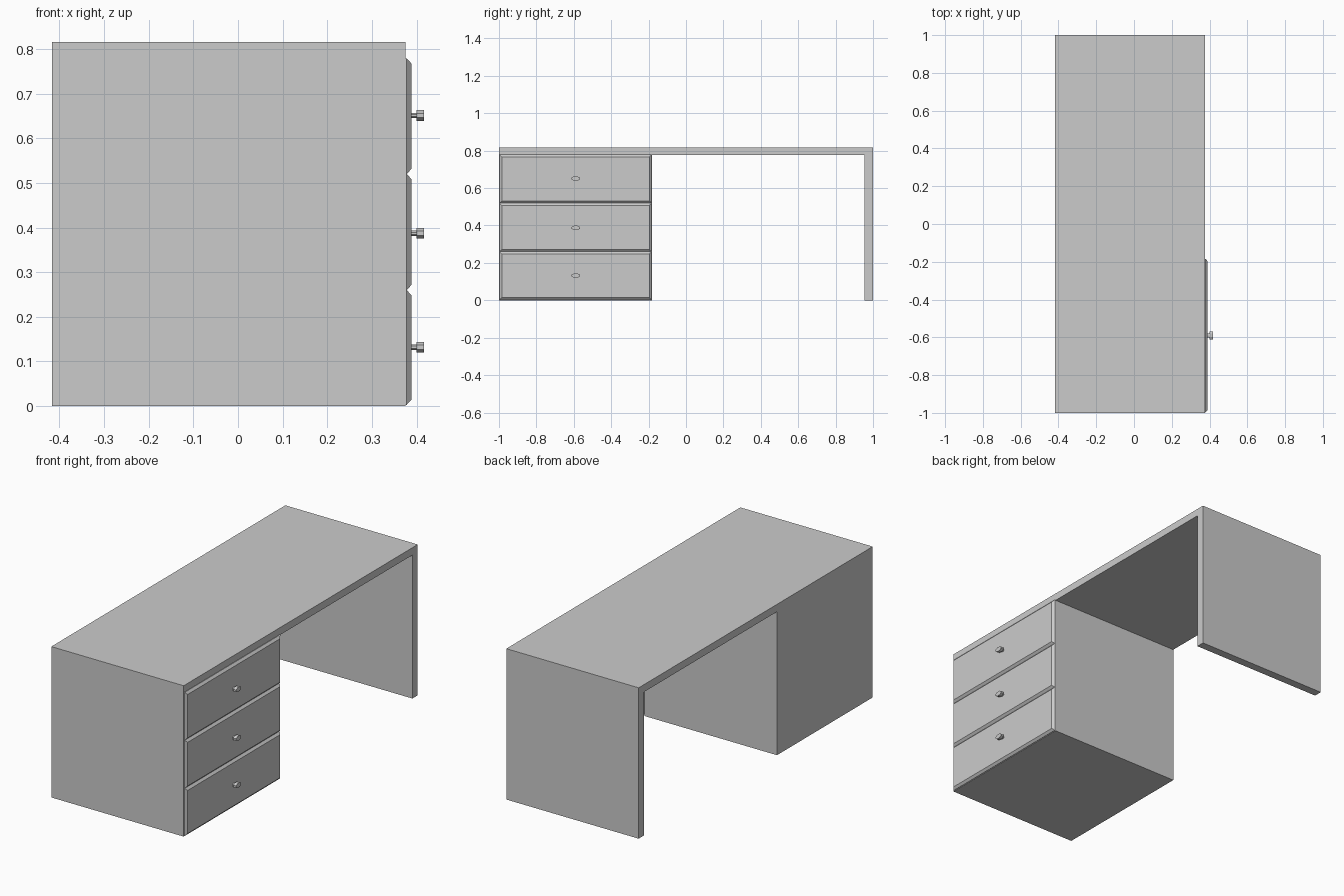
import bpy, bmesh, math
from mathutils import Matrix

if "Cube" in bpy.data.objects:
    bpy.data.objects.remove(bpy.data.objects["Cube"])

XB, XF = -0.417, 0.375      # back and front of the carcass
TOP, UNDER = 0.816, 0.776   # desktop faces


def finish(name, bm):
    bmesh.ops.recalc_face_normals(bm, faces=bm.faces[:])
    me = bpy.data.meshes.new(name)
    bm.to_mesh(me)
    bm.free()
    ob = bpy.data.objects.new(name, me)
    bpy.context.collection.objects.link(ob)
    return ob


def box(name, x, y, z):
    bm = bmesh.new()
    bmesh.ops.create_cube(bm, size=1)
    for v in bm.verts:
        v.co = [lo + (c + 0.5) * (hi - lo) for c, (lo, hi) in zip(v.co, (x, y, z))]
    return finish(name, bm)


def drawer_front(name, y, z):
    # Rectangular panel whose front edges are chamfered
    bm = bmesh.new()
    rings = []
    for x, inset in ((XF, 0), (XF + 0.003, 0), (XF + 0.014, 0.012)):
        a, b, c, d = y[0] + inset, y[1] - inset, z[0] + inset, z[1] - inset
        rings.append([bm.verts.new((x, *p)) for p in ((a, c), (b, c), (b, d), (a, d))])
    for r, s in zip(rings, rings[1:]):
        for i in range(4):
            j = (i + 1) % 4
            bm.faces.new((r[i], r[j], s[j], s[i]))
    bm.faces.new(rings[0])
    bm.faces.new(rings[-1])
    return finish(name, bm)


def octagon_prism(bm, x0, x1, half_y, half_z, y, z):
    k = 1 / math.cos(math.pi / 8)
    m = (Matrix.Translation(((x0 + x1) / 2, y, z))
         @ Matrix.Diagonal((1, half_y * k, half_z * k, 1))
         @ Matrix.Rotation(math.pi / 2, 4, 'Y')
         @ Matrix.Rotation(math.pi / 8, 4, 'Z'))
    bmesh.ops.create_cone(bm, cap_ends=True, segments=8, radius1=1, radius2=1,
                          depth=x1 - x0, matrix=m)


# Carcass
box("desktop", (XB, XF), (-1, 1), (UNDER, TOP))
box("side_panel", (XB, XF), (0.955, 1), (0, UNDER))
box("drawer_cabinet", (XB, XF), (-1, -0.182), (0, UNDER))

# Drawers with stretched octagonal knobs
rows = (((0.003, 0.260), 0.132), ((0.260, 0.520), 0.387), ((0.520, 0.779), 0.651))
for i, (z, knob_z) in enumerate(rows, 1):
    drawer_front(f"drawer_front_{i}", (-0.997, -0.184), z)
    bm = bmesh.new()
    octagon_prism(bm, 0.387, 0.402, 0.011, 0.006, -0.59, knob_z)
    octagon_prism(bm, 0.400, 0.417, 0.022, 0.012, -0.59, knob_z)
    finish(f"drawer_knob_{i}", bm)
